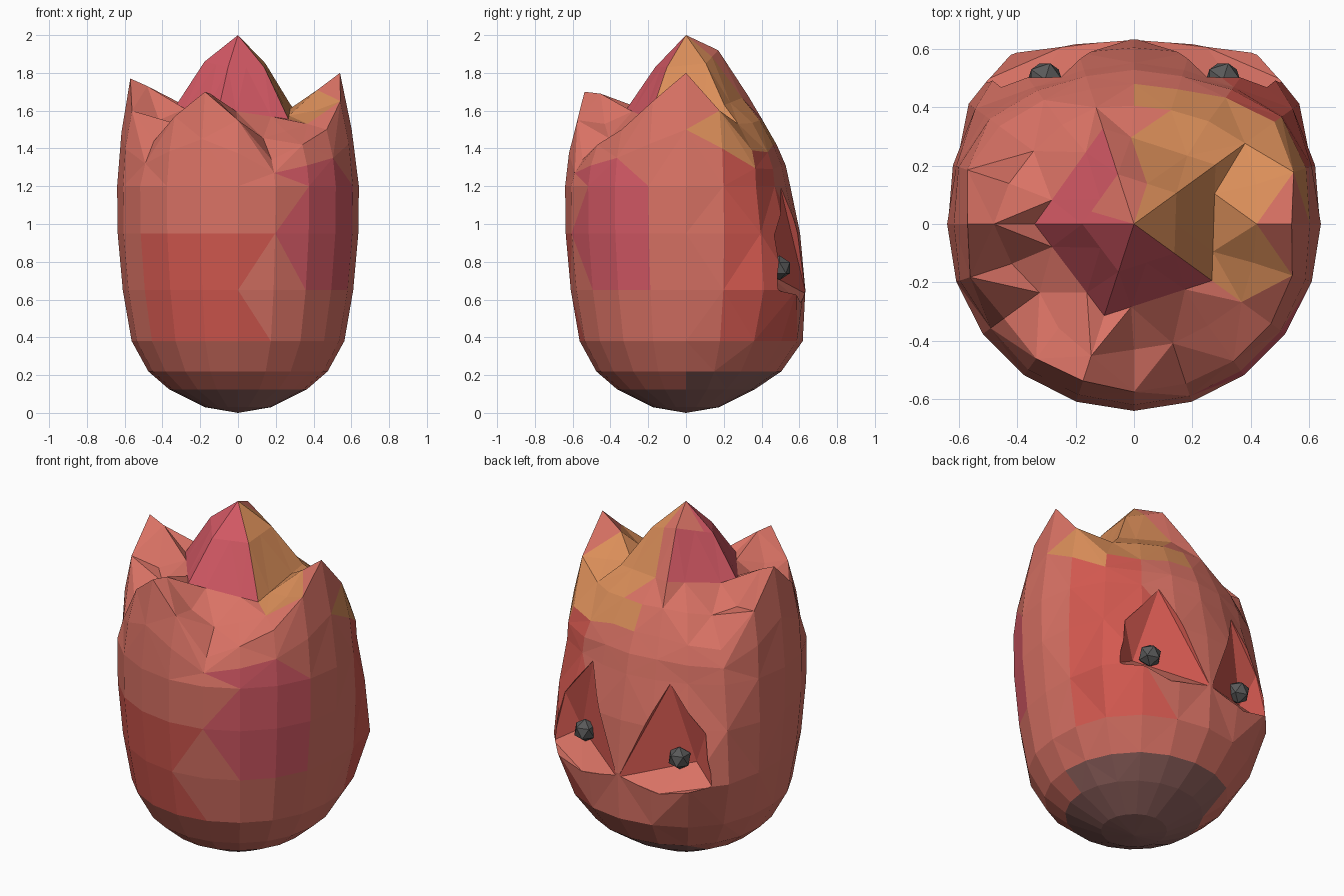
import bpy, bmesh
from math import cos, sin, radians
from mathutils import Vector

if "Cube" in bpy.data.objects:
    bpy.data.objects.remove(bpy.data.objects["Cube"])


def material(name, rgb):
    m = bpy.data.materials.new(name)
    m.diffuse_color = (*rgb, 1)
    m.use_nodes = True
    m.node_tree.nodes["Principled BSDF"].inputs["Base Color"].default_value = m.diffuse_color
    return m


CORAL, RED, ROSE, ORANGE, BASE = range(5)
skin = [material("coral", (.70, .17, .13)), material("red", (.66, .10, .08)),
        material("rose", (.66, .10, .13)), material("orange", (.70, .27, .10)),
        material("dusky_base", (.30, .13, .12))]
grey = material("eye_grey", (.10, .10, .10))


def make_object(name, bm, mats):
    bmesh.ops.recalc_face_normals(bm, faces=bm.faces)
    me = bpy.data.meshes.new(name)
    bm.to_mesh(me)
    bm.free()
    for m in mats:
        me.materials.append(m)
    ob = bpy.data.objects.new(name, me)
    bpy.context.collection.objects.link(ob)
    return ob


# Body: one meridian every 18 degrees, from base pole over the petal rim to the peak
N = 20
rows = [(.175, .03), (.365, .125), (.475, .22), (.563, .38), (.61, .65), (.637, .95), (.64, 1.2)]
# swelling of the back half, by angle away from +y (0, 18, 36, 54, 72)
swell = {2: (.03, .03, .03, .02, .01), 3: (.055, .055, .06, .05, .02),
         4: (.022, .045, .115, .09, .03), 5: (-.033, -.02, .01, .035, .015),
         6: (-.088, -.085, -.06, -.01, 0)}
# rim radius and height: three pointed petals, rounded back
rim = [(.54, 1.80), (.575, 1.60), (.595, 1.39), (.535, 1.38), (.485, 1.42),
       (.48, 1.42), (.485, 1.42), (.525, 1.40), (.57, 1.38), (.60, 1.58),
       (.57, 1.77), (.59, 1.60), (.55, 1.44), (.57, 1.57), (.565, 1.70),
       (.575, 1.55), (.575, 1.34), (.58, 1.42), (.58, 1.50), (.57, 1.65)]
# ridge or valley line between the rim and the foot of the peak
inner = [(.42, 1.71), (.44, 1.60), (.47, 1.53), (.435, 1.535), (.41, 1.55),
         (.405, 1.55), (.42, 1.56), (.42, 1.54), (.425, 1.52), (.45, 1.55),
         (.48, 1.73), (.44, 1.55), (.40, 1.53), (.44, 1.57), (.475, 1.69),
         (.43, 1.53), (.43, 1.455), (.43, 1.49), (.455, 1.53), (.43, 1.60)]
# five corners at the foot of the central peak (36, 108, ... degrees):
# radius, height, height of the facet corner halfway up
foot = [(.345, 1.63, 1.85), (.345, 1.68, 1.92), (.34, 1.61, 1.86),
        (.33, 1.61, 1.83), (.33, 1.555, 1.83)]

columns = []
for i in range(N):
    ang = radians(i * 18)
    d = Vector((cos(ang), sin(ang), 0))
    away = abs(i - 5)

    def at(r, z):
        return d * r + Vector((0, 0, z))

    col = [at(r + (swell[k][away] if away < 5 and k in swell else 0), z)
           for k, (r, z) in enumerate(rows)]
    rr, rz = rim[i]
    col.append(at((col[-1].xy.length + rr) / 2 + .012, (1.2 + rz) / 2))
    col += [at(rr, rz), at(*inner[i])]
    # foot of the peak follows the pentagon's edges
    s, t = divmod((i - 2) % N, 4)
    ends = []
    for j in (s, (s + 1) % 5):
        a = radians(36 + 72 * j)
        r, z, mid = foot[j]
        ends.append((Vector((cos(a) * r, sin(a) * r, z)), mid))
    p = ends[0][0].lerp(ends[1][0], t / 4)
    half = p * .52
    half.z = ends[0][1] + (ends[1][1] - ends[0][1]) * t / 4
    col += [p, half]
    columns.append(col)

bm = bmesh.new()
grid = [[bm.verts.new(p) for p in c] for c in columns]
base, peak = bm.verts.new((0, 0, 0)), bm.verts.new((0, 0, 2))
for i in range(N):
    a, b = grid[i], grid[(i + 1) % N]
    bm.faces.new((base, b[0], a[0]))
    bm.faces.new((a[-1], b[-1], peak))
    for k in range(len(a) - 1):
        q = (a[k], b[k], b[k + 1], a[k + 1])
        if (i + k) % 2:
            tris = ((q[0], q[1], q[2]), (q[0], q[2], q[3]))
        else:
            tris = ((q[0], q[1], q[3]), (q[1], q[2], q[3]))
        for tri in tris:
            bm.faces.new(tri)

# Colour patches
for f in bm.faces:
    c = f.calc_center_median()
    r = c.xy.length
    if c.z < .1 or (c.z < .22 and c.y > 0 and c.x > -.3):
        f.material_index = BASE
    elif c.z > 1.42 and c.x > .04 and (c.y > .08 or (r < .5 and c.y > -.68 * c.x)):
        f.material_index = ORANGE
    elif (r < .29 and c.z > 1.55 and (c.y < .02 or c.x < -.09)) or \
            (c.x > .22 and -.55 < c.y < -.2 and .7 < c.z < 1.3):
        f.material_index = ROSE
    elif (c.y < -.35 and c.x < .1 and .38 < c.z < .95) or (c.x > .3 and c.y > .2 and c.z > .38):
        f.material_index = RED
body = make_object("tulip_body", bm, skin)

# Eye sockets: hollow pyramids cut into the back
for side in (-1, 1):
    deep = Vector((.37, .43, .74))
    outline = [Vector(p) for p in ((.25, .50, 1.19), (.455, .465, .94), (.515, .49, .65),
                                   (.25, .605, .585), (.006, .635, .63))]
    pts = [deep] + outline + [p + Vector((0, .3, 0)) for p in outline]
    bm = bmesh.new()
    for p in pts:
        bm.verts.new((p.x * side, p.y, p.z))
    bmesh.ops.convex_hull(bm, input=bm.verts)
    for f in bm.faces:
        f.material_index = CORAL if f.calc_center_median().z < .68 else RED
    loose = [v for v in bm.verts if not v.link_faces]
    bmesh.ops.delete(bm, geom=loose, context='VERTS')
    cutter = make_object("socket_cutter", bm, skin)
    cutter.hide_render = True
    mod = body.modifiers.new("socket", 'BOOLEAN')
    mod.operation, mod.solver, mod.object = 'DIFFERENCE', 'EXACT', cutter
    bpy.context.view_layer.objects.active = body
    bpy.ops.object.modifier_apply(modifier=mod.name)
    bpy.data.objects.remove(cutter)

# Eyes: small faceted balls
for side, name in ((-1, "left_eye"), (1, "right_eye")):
    bm = bmesh.new()
    bmesh.ops.create_icosphere(bm, subdivisions=1, radius=.065)
    eye = make_object(name, bm, [grey])
    eye.location = (.305 * side, .495, .768)
